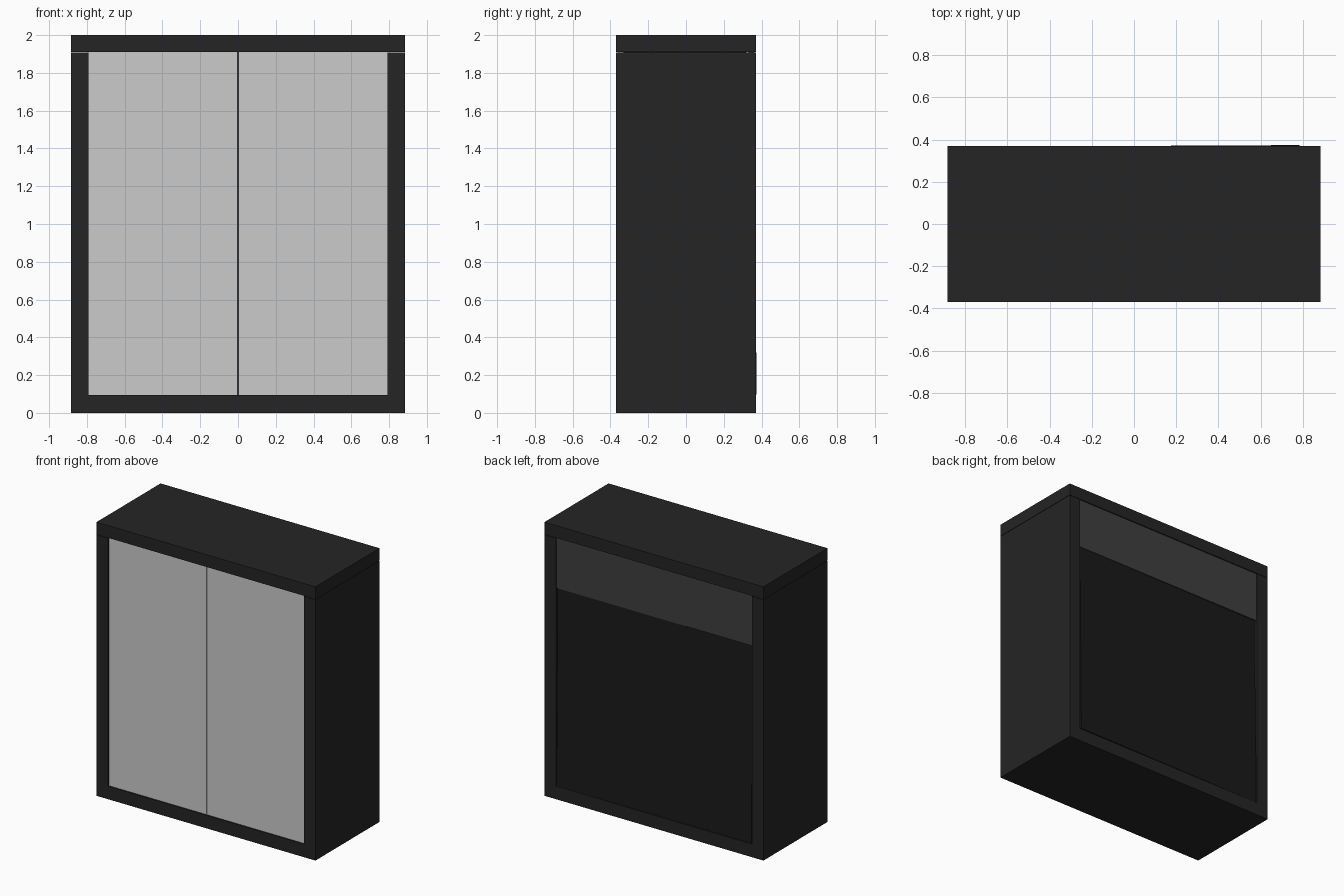
import bpy

if "Cube" in bpy.data.objects:
    bpy.data.objects.remove(bpy.data.objects["Cube"])


def material(name, v):
    m = bpy.data.materials.new(name)
    m.diffuse_color = (v, v, v, 1)
    m.use_nodes = True
    m.node_tree.nodes["Principled BSDF"].inputs["Base Color"].default_value = m.diffuse_color
    return m


black = material("black_frame", 0.018)
dark = material("dark_panel", 0.010)
charcoal = material("charcoal_panel", 0.05)


def box(name, lo, hi, mat=None, rot=(0, 0, 0)):
    """Box between two corners, turned about its own centre."""
    bpy.ops.mesh.primitive_cube_add(
        size=1, location=[(a + b) / 2 for a, b in zip(lo, hi)], rotation=rot)
    ob = bpy.context.object
    ob.name = name
    ob.scale = [b - a for a, b in zip(lo, hi)]
    if mat:
        ob.data.materials.append(mat)
    return ob


W, D, H = 0.885, 0.37, 2.0      # half width, half depth, height
IX, Z0, Z1 = 0.792, 0.095, 1.91  # inside of the frame

# Outer case
box("top_board", (-W, -D, Z1), (W, D, H), black)
box("bottom_board", (-IX, -D, 0), (IX, D, Z0), black)
for side, s in (("left", -1), ("right", 1)):
    xs = sorted((s * IX, s * W))
    box(side + "_side", (xs[0], -D, 0), (xs[1], D, Z1 - 0.003), black)
    # Front doors with a thin gap in the middle
    xd = sorted((s * 0.003, s * IX))
    box(side + "_door", (xd[0], -D + 0.01, Z0), (xd[1], -D + 0.04, Z1))

# Dark core behind the door gap
box("inner_core", (-IX, -D + 0.04, Z0), (IX, D - 0.05, Z1), black)

# Back: lighter strip on top, slightly tilted dark panel below
box("back_upper_panel", (-IX, D - 0.04, 1.54), (IX, D - 0.008, Z1), charcoal)
box("back_lower_panel", (-0.785, D - 0.037, Z0 + 0.003), (0.785, D - 0.007, 1.54),
    dark, (0.010, 0, 0.005))
